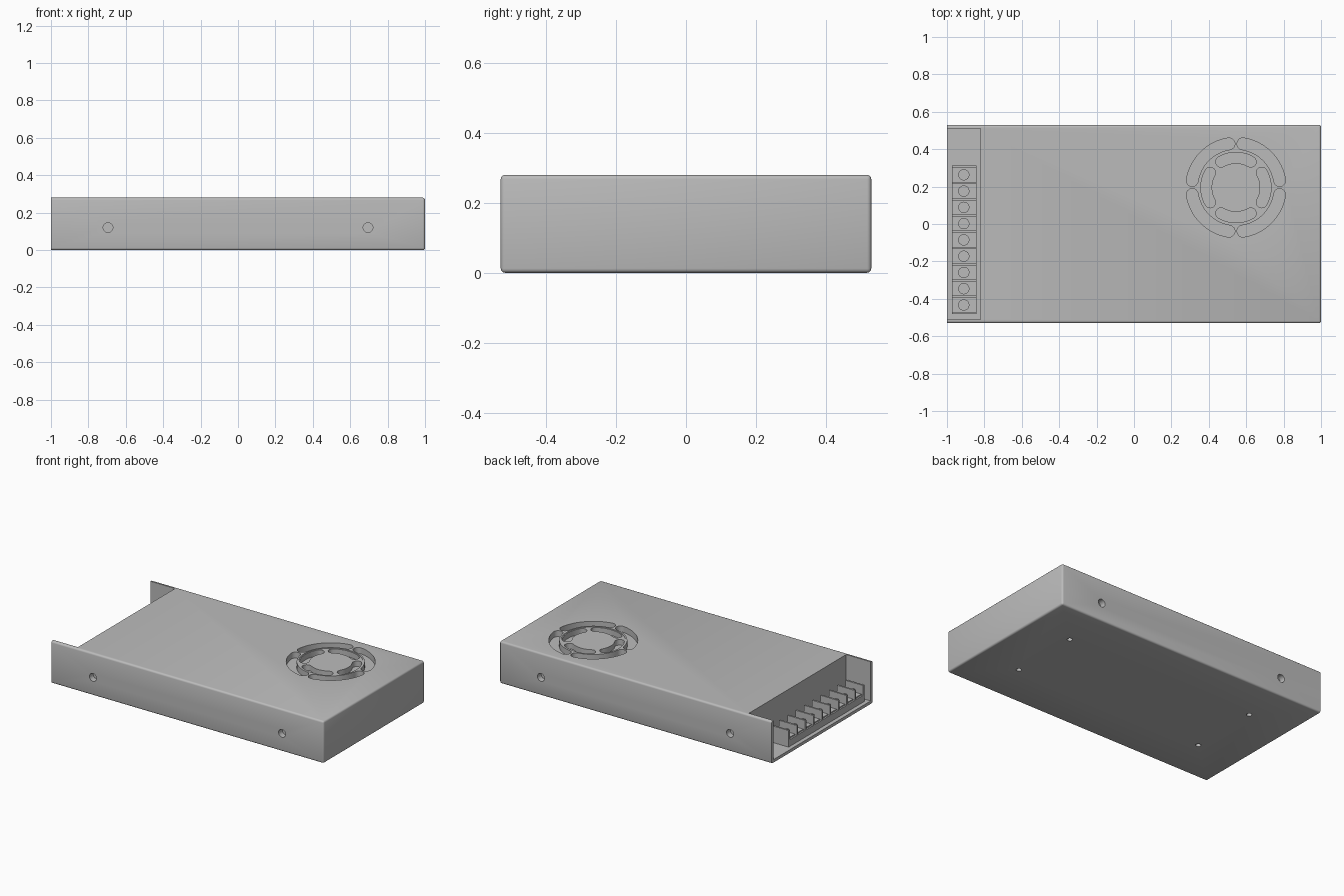
import bpy, bmesh, math
from mathutils import Matrix, Vector

if "Cube" in bpy.data.objects:
    bpy.data.objects.remove(bpy.data.objects["Cube"])

grey = bpy.data.materials.new("metal grey")
grey.use_nodes = True
grey.diffuse_color = (0.5, 0.5, 0.5, 1)
grey.node_tree.nodes["Principled BSDF"].inputs["Base Color"].default_value = grey.diffuse_color

L, W, H, T = 1.0, 0.53, 0.28, 0.02   # half length, half width, height, wall
FAN = Vector((0.545, 0.195, H))


def add_box(bm, lo, hi):
    lo, hi = Vector(lo), Vector(hi)
    m = Matrix.Translation((lo + hi) / 2) @ Matrix.Diagonal((*(hi - lo), 1))
    return bmesh.ops.create_cube(bm, size=1, matrix=m)["verts"]


def add_cylinder(bm, centre, radius, depth, axis="Z", segments=32):
    turn = Matrix.Rotation(math.pi / 2, 4, "X") if axis == "Y" else Matrix()
    bmesh.ops.create_cone(bm, cap_ends=True, segments=segments, radius1=radius,
                          radius2=radius, depth=depth,
                          matrix=Matrix.Translation(centre) @ turn)


def add_arc_slot(bm, r_in, r_out, start, end, depth):
    """Curved slot with round ends, sunk into the top face around the fan centre."""
    mid, cap = (r_in + r_out) / 2, (r_out - r_in) / 2
    n, k = 16, 8
    polar = lambda r, a: Vector((r * math.cos(a), r * math.sin(a), 0))
    pts = [polar(r_out, start + (end - start) * i / n) for i in range(n + 1)]
    pts += [polar(mid, end) + polar(cap, end + math.pi * i / k) for i in range(1, k)]
    pts += [polar(r_in, end + (start - end) * i / n) for i in range(n + 1)]
    pts += [polar(mid, start) + polar(cap, start + math.pi + math.pi * i / k) for i in range(1, k)]
    face = bm.faces.new([bm.verts.new(FAN + p - Vector((0, 0, depth))) for p in pts])
    out = bmesh.ops.extrude_face_region(bm, geom=[face])["geom"]
    bmesh.ops.translate(bm, vec=(0, 0, depth + 0.05),
                        verts=[v for v in out if isinstance(v, bmesh.types.BMVert)])


def make(name, bm):
    bmesh.ops.recalc_face_normals(bm, faces=bm.faces)
    mesh = bpy.data.meshes.new(name)
    bm.to_mesh(mesh)
    bm.free()
    mesh.materials.append(grey)
    ob = bpy.data.objects.new(name, mesh)
    bpy.context.collection.objects.link(ob)
    return ob


def select(ob):
    bpy.ops.object.select_all(action="DESELECT")
    ob.select_set(True)
    bpy.context.view_layer.objects.active = ob


def cut(target, cutter):
    mod = target.modifiers.new("cut", "BOOLEAN")
    mod.object, mod.solver = cutter, "EXACT"
    select(target)
    bpy.ops.object.modifier_apply(modifier=mod.name)
    bpy.data.objects.remove(cutter)


def smooth(ob):
    select(ob)
    bpy.ops.object.shade_smooth_by_angle(angle=math.radians(35))


# Casing with rounded edges, square at the open terminal end
bm = bmesh.new()
add_box(bm, (-L, -W, 0), (L, W, H))
edges = [e for e in bm.edges if any(v.co.x > 0 for v in e.verts)]
bmesh.ops.bevel(bm, geom=edges, offset=0.012, segments=3, profile=0.5, affect="EDGES")
casing = make("casing", bm)

# Terminal bay, open to the end and the top
bm = bmesh.new()
add_box(bm, (-L - 0.1, -W + T, T), (-0.82, W - T, H + 0.1))
cut(casing, make("bay_cutter", bm))

# Shallow round panel inside the fan grille
bm = bmesh.new()
add_cylinder(bm, FAN, 0.195, 0.006, segments=64)
cut(casing, make("panel_cutter", bm))

# Fan slots: outer arcs between the axes, inner arcs across them
bm = bmesh.new()
for i in range(4):
    q = i * math.pi / 2
    add_arc_slot(bm, 0.205, 0.268, q + math.radians(9), q + math.radians(81), 0.04)
    add_arc_slot(bm, 0.13, 0.188, q - math.radians(30), q + math.radians(30), 0.04)

# Mounting holes in the sides and the underside
for x in (-0.695, 0.695):
    for s in (-1, 1):
        add_cylinder(bm, (x, s * W, 0.12), 0.026, 0.08, "Y")
        add_cylinder(bm, (x, s * 0.235, 0), 0.016, 0.08)
cut(casing, make("hole_cutter", bm))
smooth(casing)

# Terminal block: base, back rail and dividers
COUNT, PITCH, Y0 = 9, 0.087, -0.433
X0, X1 = -0.973, -0.842
ends = (Y0 - PITCH / 2, Y0 + (COUNT - 0.5) * PITCH)
bm = bmesh.new()
add_box(bm, (X0, ends[0], T), (X1, ends[1], 0.065))
make("terminal_base", bm)
bm = bmesh.new()
for i in range(COUNT + 1):
    y = ends[0] + i * PITCH
    add_box(bm, (X0, y - 0.006, T), (X1, y + 0.006, 0.13))
make("terminal_dividers", bm)

# Clamp plates and screws, one per terminal
plates, screws = bmesh.new(), bmesh.new()
for i in range(COUNT):
    y = Y0 + i * PITCH
    add_box(plates, (X0 + 0.01, y - 0.032, 0.064), (X1 - 0.01, y + 0.032, 0.073))
    add_cylinder(screws, (-0.91, y, 0.08), 0.03, 0.03, segments=24)
make("terminal_plates", plates)
smooth(make("terminal_screws", screws))
